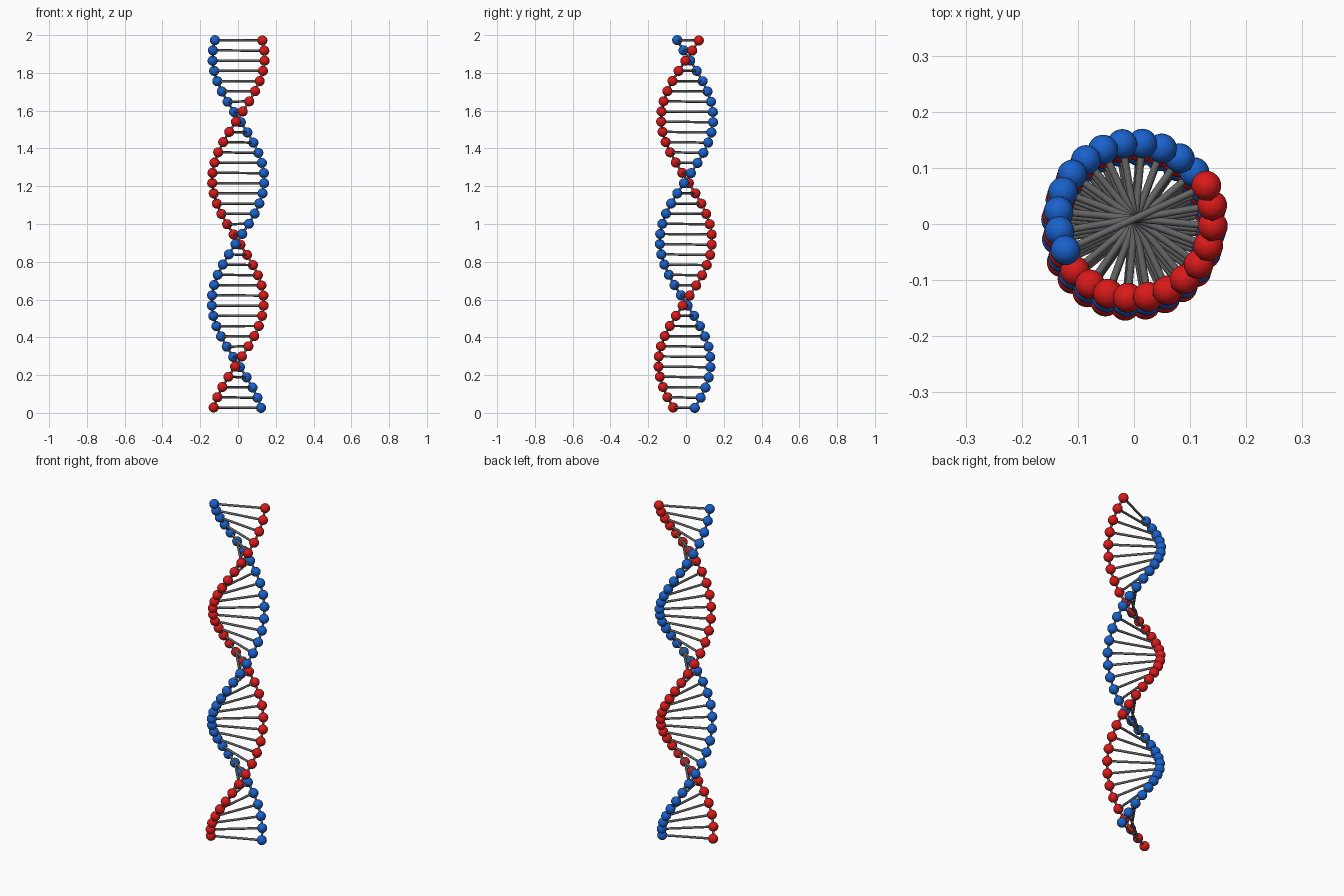
import bpy, bmesh, math
from mathutils import Vector, Matrix

if "Cube" in bpy.data.objects:
    bpy.data.objects.remove(bpy.data.objects["Cube"])

RADIUS, BALL, ROD = 0.138, 0.0265, 0.0065
STEPS, TWIST = 37, math.radians(15)
START = math.radians(204.6)          # angle of the lowest red ball
Z0, Z1 = BALL + 0.001, 2 - BALL - 0.001
LEAN = Vector((0.0035, 0.0109))      # slight lean of the helix axis


def material(name, rgb):
    m = bpy.data.materials.new(name)
    m.diffuse_color = (*rgb, 1)
    m.use_nodes = True
    m.node_tree.nodes["Principled BSDF"].inputs["Base Color"].default_value = m.diffuse_color
    return m


def helix_points(phase):
    pts = []
    for i in range(STEPS):
        z = Z0 + (Z1 - Z0) * i / (STEPS - 1)
        a = START + phase + i * TWIST
        x, y = RADIUS * math.cos(a), RADIUS * math.sin(a)
        dz = -(x * LEAN.x + y * LEAN.y)
        pts.append(Vector((x + LEAN.x * (z - 1), y + LEAN.y * (z - 1), z + dz)))
    return pts


def finish(bm, name, mat):
    for f in bm.faces:
        f.smooth = True
    me = bpy.data.meshes.new(name)
    bm.to_mesh(me)
    bm.free()
    ob = bpy.data.objects.new(name, me)
    bpy.context.collection.objects.link(ob)
    me.materials.append(mat)
    return ob


def balls(name, pts, mat):
    bm = bmesh.new()
    for p in pts:
        bmesh.ops.create_uvsphere(bm, u_segments=32, v_segments=16, radius=BALL,
                                  matrix=Matrix.Translation(p))
    finish(bm, name, mat)


def rods(name, pairs, mat):
    bm = bmesh.new()
    for a, b in pairs:
        d = b - a
        rot = d.to_track_quat('Z', 'Y').to_matrix().to_4x4()
        bmesh.ops.create_cone(bm, cap_ends=False, segments=16, radius1=ROD, radius2=ROD,
                              depth=d.length, matrix=Matrix.Translation((a + b) / 2) @ rot)
    finish(bm, name, mat)


red = material("red", (0.7, 0.01, 0.01))
blue = material("blue", (0.01, 0.12, 0.6))
grey = material("dark_grey", (0.13, 0.13, 0.13))

red_pts, blue_pts = helix_points(0), helix_points(math.pi)

# Balls of the two strands
balls("red_strand_balls", red_pts, red)
balls("blue_strand_balls", blue_pts, blue)

# Cross rungs and the thin links along each strand
rods("rungs", zip(red_pts, blue_pts), grey)
rods("red_strand_links", zip(red_pts, red_pts[1:]), grey)
rods("blue_strand_links", zip(blue_pts, blue_pts[1:]), grey)
